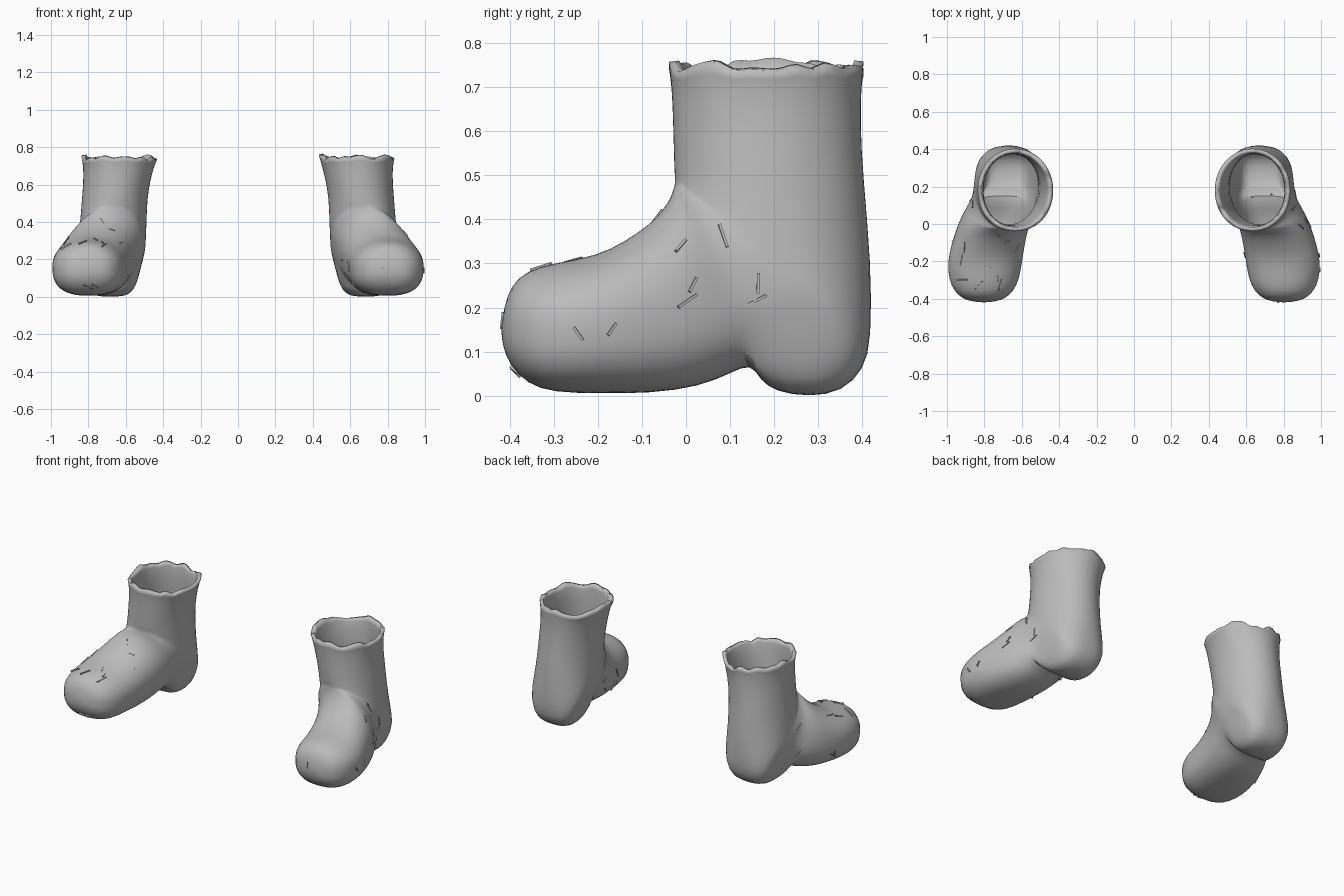
import bpy, bmesh, math, random
from mathutils import Vector
from mathutils.bvhtree import BVHTree

cube = bpy.data.objects.get("Cube")
if cube:
    bpy.data.objects.remove(cube, do_unlink=True)

grey = bpy.data.materials.new("worn grey leather")
grey.use_nodes = True
GREY = (0.5, 0.5, 0.5, 1)
grey.diffuse_color = GREY
grey.node_tree.nodes["Principled BSDF"].inputs["Base Color"].default_value = GREY

SIDES = 36
# Slices fanning from toe to heel to rim: upper y, z, lower y, z, centre x, half width
SLICES = [
    (-.412, .20, -.415, .11, .803, .065),
    (-.398, .25, -.40, .07, .803, .115),
    (-.36, .285, -.36, .026, .803, .158),
    (-.30, .301, -.30, .007, .802, .188),
    (-.20, .318, -.20, .005, .798, .2),
    (-.14, .35, -.08, .005, .78, .196),
    (-.08, .39, .03, .02, .757, .191),
    (-.05, .425, .10, .05, .735, .187),
    (-.035, .45, .15, .075, .715, .183),
    (-.03, .465, .18, .088, .703, .181),
    (-.027, .475, .225, .10, .69, .18),
    (-.026, .48, .285, .11, .682, .18),
    (-.026, .485, .35, .115, .678, .18),
    (-.026, .49, .405, .12, .674, .18),
    (-.026, .495, .421, .15, .672, .18),
    (-.027, .51, .421, .30, .666, .178),
    (-.028, .54, .402, .50, .66, .175),
    (-.03, .62, .396, .62, .648, .179),
    (-.033, .70, .398, .70, .638, .19),
    (-.04, .75, .404, .75, .634, .203),
]
# Bottom of the heel block, y and z, for the slices that reach it
HEEL = {9: (.167, .035), 10: (.205, .008), 11: (.28, -.003),
        12: (.355, .008), 13: (.405, .06), 14: (.421, .125)}


def power(v, n):
    return math.copysign(abs(v) ** (2 / n), v)


def finish(bm, name):
    bmesh.ops.recalc_face_normals(bm, faces=bm.faces)
    mesh = bpy.data.meshes.new(name)
    bm.to_mesh(mesh)
    bm.free()
    mesh.materials.append(grey)
    ob = bpy.data.objects.new(name, mesh)
    bpy.context.collection.objects.link(ob)
    return ob


def boot(name, side, rng):
    bm = bmesh.new()
    rings = []
    for i, (ty, tz, by, bz, cx, w) in enumerate(SLICES):
        top, low = Vector((0, ty, tz)), Vector((0, by, bz))
        mid, half = (top + low) / 2, (top - low) / 2
        drop = Vector((0, *HEEL.get(i, (by, bz)))) - low
        square = 2.6 if i < 8 else 2.8 if i < 15 else 2.0
        ring = []
        for k in range(SIDES):
            a = math.tau * k / SIDES
            s, c = math.sin(a), math.cos(a)
            n = square if s < 0 else 2.1
            up = power(s, n)
            p = mid + half * up
            # heel block pulled out of the sole
            t = min(1, max(0, (-up - .5) / .45))
            p += drop * t * t * (3 - 2 * t)
            p.x = side * (cx + w * power(c, n))
            if i == len(SLICES) - 1:      # torn rim
                p.z += rng.uniform(-.022, .015) - .03 * (rng.random() < .1)
            ring.append(bm.verts.new(p))
        rings.append(ring)
    for a, b in zip(rings, rings[1:]):
        for k in range(SIDES):
            j = (k + 1) % SIDES
            bm.faces.new((a[k], a[j], b[j], b[k]))
    tip = bm.verts.new((side * .803, -.42, .155))
    for k in range(SIDES):
        bm.faces.new((tip, rings[0][(k + 1) % SIDES], rings[0][k]))
    bmesh.ops.recalc_face_normals(bm, faces=bm.faces)
    tree = BVHTree.FromBMesh(bm)
    ob = finish(bm, name)
    sub = ob.modifiers.new("smooth skin", "SUBSURF")
    sub.levels = sub.render_levels = 1
    wall = ob.modifiers.new("leather thickness", "SOLIDIFY")
    wall.thickness, wall.offset = .022, -1
    bpy.ops.object.select_all(action="DESELECT")
    ob.select_set(True)
    bpy.context.view_layer.objects.active = ob
    bpy.ops.object.shade_smooth_by_angle(angle=math.radians(50))
    return tree


def scuffs(name, side, tree, rng):
    """Small raised slivers of torn leather lying on the skin."""
    bm = bmesh.new()
    for _ in range(16):
        aim = Vector((side * rng.uniform(.55, 1), rng.uniform(-.4, .15),
                      rng.uniform(.08, .42)))
        p, normal, _, _ = tree.find_nearest(aim)
        along = normal.orthogonal().normalized()
        across = normal.cross(along)
        turn = rng.uniform(0, math.pi)
        u = along * math.cos(turn) + across * math.sin(turn)
        v = normal.cross(u)
        length, width, high = rng.uniform(.015, .035), .003, .004
        corners = [bm.verts.new(p + u * length * x + v * width * y + normal * high * z)
                   for z in (-1, 1) for x, y in ((-1, -1), (1, -1), (1, 1), (-1, 1))]
        for f in ((0, 1, 2, 3), (4, 5, 6, 7), (0, 1, 5, 4),
                  (1, 2, 6, 5), (2, 3, 7, 6), (3, 0, 4, 7)):
            bm.faces.new([corners[q] for q in f])
    finish(bm, name)


for label, side, seed in (("left", 1, 4), ("right", -1, 9)):
    rng = random.Random(seed)
    skin = boot(label + "_boot", side, rng)
    scuffs(label + "_boot_scuffs", side, skin, rng)
